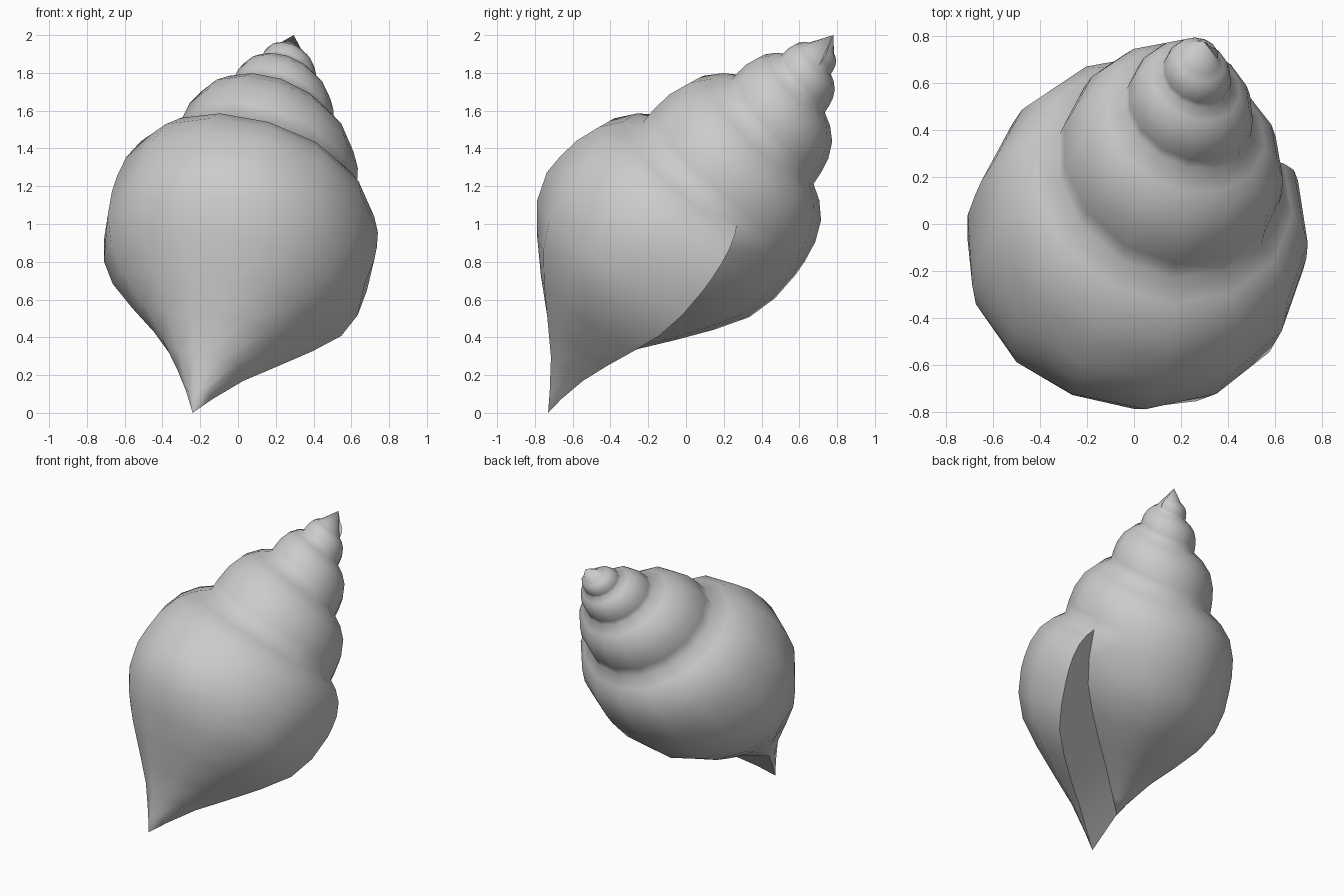
import bpy, bmesh, math
from mathutils import Vector

if "Cube" in bpy.data.objects:
    bpy.data.objects.remove(bpy.data.objects["Cube"])

# Coiling axis, from the canal tip to the apex
BASE = Vector((-0.24, -0.73, 0.0))
APEX = Vector((0.295, 0.78, 2.0))
axis = (APEX - BASE).normalized()
right = (Vector((1, 0, 0)) - axis * axis.x).normalized()
front = right.cross(axis)
TOP = (APEX - BASE).length + 0.04      # virtual apex of the spiral

STEPS, TURNS = 14, 4

# Widest radius of the body whorl by turn, counted from the lip
GIRTH = [(0, 0.74), (0.07, 0.74), (0.31, 0.785), (0.56, 0.715), (0.81, 0.60), (1.0, 0.55)]
UPPER = [(0, 0), (0.12, 0.36), (0.3, 0.69), (0.55, 0.9), (0.8, 0.98), (1, 1)]
# Lower taper of the body: radius factors at the front canal, left side, and elsewhere
DROP = [0.15, 0.3, 0.45, 0.6, 0.75, 0.9, 1]
SLIM = [0.93, 0.77, 0.59, 0.39, 0.21, 0.08, 0]
FULL = [1.0, 0.95, 0.82, 0.60, 0.35, 0.13, 0]
PLAIN = [0.98, 0.90, 0.72, 0.51, 0.29, 0.11, 0]
K = len(UPPER) - 1


def lerp_table(table, x):
    for (a, p), (b, q) in zip(table, table[1:]):
        if x <= b:
            return p + (q - p) * (x - a) / (b - a)
    return table[-1][1]


def suture(turn):
    """Radius and distance below the apex of the seam between whorls."""
    d = 1.02 * math.exp((-0.62 if turn > 0.31 else -0.125) * (turn - 0.31))
    return 0.52 * d, d


def place(r, dist, turn, twist=0):
    a = math.radians(twist - 21) + math.tau * turn
    return BASE + axis * (TOP - dist) + (right * math.cos(a) + front * math.sin(a)) * r


def ring_points(i):
    turn = i / STEPS
    r0, d0 = suture(turn)
    if i < STEPS:
        r1, d1 = lerp_table(GIRTH, turn), min(1.6 * d0, 1.42 + 0.13 * min(1, turn / 0.3))
    else:
        r1, d1 = suture(turn - 1)
    pts = [place(r0 + (r1 - r0) * f, d0 + (d1 - d0) * u, turn) for u, f in UPPER]
    if i <= STEPS:
        # the inner end of the canal sits above and left of the tip
        s = min(1, max(0, (turn - 0.42) / 0.16))
        tip = TOP - 0.27 * s
        w = math.exp(-((turn - 0.33) / 0.13) ** 2)
        v = math.exp(-((turn - 0.57) / 0.12) ** 2)
        for u, slim, full, plain in zip(DROP, SLIM, FULL, PLAIN):
            f = plain + (slim - plain) * w + (full - plain) * v * (1 - w)
            twist = 16 * u * u * max(0, 1 - turn / 0.3)
            p = place(r1 * f, d1 + (tip - d1) * u, turn, twist)
            pts.append(p - right * (0.13 * s * u * u))
    return pts


# Spiral shell wall, each whorl joined to the seam of the next
bm = bmesh.new()
rings = []
for i in range(STEPS * TURNS + 1):
    rings.append([bm.verts.new(p) for p in ring_points(i)])
    if i >= STEPS:
        bm.verts.remove(rings[i][K])
        rings[i][K] = rings[i - STEPS][0]
for a, b in zip(rings, rings[1:]):
    for j in range(min(len(a), len(b)) - 1):
        bm.faces.new((a[j], a[j + 1], b[j + 1], b[j]))

# Pointed apex
tip = bm.verts.new(APEX)
last = [r[0] for r in rings[-STEPS - 1:]]
for a, b in zip(last, last[1:]):
    bm.faces.new((a, b, tip))
bm.faces.new(rings[-1][:K + 1] + [tip])

# Mouth, between the lip and the inner whorl
lip, inner = rings[0], rings[STEPS][K:]
n, m = len(lip) - 1, len(inner) - 1
for j in range(n):
    p, q = inner[round(j * m / n)], inner[round((j + 1) * m / n)]
    corners = list(dict.fromkeys((lip[j], lip[j + 1], q, p)))
    if len(corners) > 2:
        bm.faces.new(corners)

bmesh.ops.remove_doubles(bm, verts=bm.verts, dist=0.0005)
bmesh.ops.recalc_face_normals(bm, faces=bm.faces)

mesh = bpy.data.meshes.new("shell")
bm.to_mesh(mesh)
bm.free()
shell = bpy.data.objects.new("shell", mesh)
bpy.context.collection.objects.link(shell)

grey = bpy.data.materials.new("pale grey")
grey.diffuse_color = (0.6, 0.6, 0.6, 1)
grey.use_nodes = True
grey.node_tree.nodes["Principled BSDF"].inputs["Base Color"].default_value = grey.diffuse_color
mesh.materials.append(grey)

bpy.context.view_layer.objects.active = shell
shell.select_set(True)
bpy.ops.object.shade_smooth_by_angle(angle=math.radians(65))
